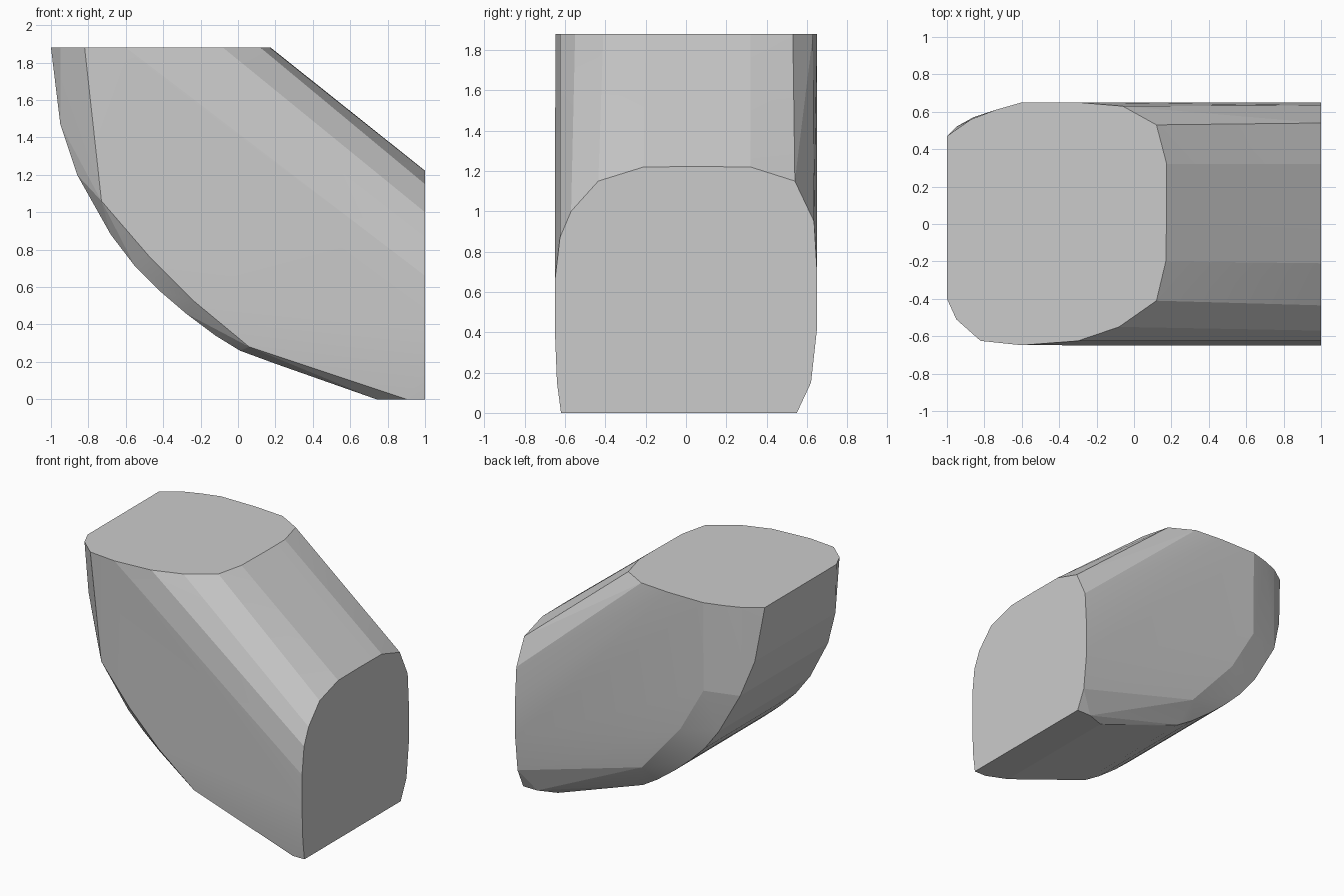
import bpy, bmesh

if "Cube" in bpy.data.objects:
    bpy.data.objects.remove(bpy.data.objects["Cube"])

H = 1.88

# Flat top outline (x, y)
top = [(-1, .47), (-.87, .56), (-.74, .61), (-.6, .65), (-.3, .65), (-.06, .63),
       (.12, .53), (.175, .32), (.175, .1), (.17, -.2), (.12, -.41), (-.08, -.55),
       (-.3, -.625), (-.6, -.648), (-.82, -.625), (-.95, -.51), (-1, -.4)]

# Flat right end outline (y, z)
end = [(-.62, 0), (-.64, .15), (-.65, .4), (-.65, .66), (-.625, .87), (-.57, 1.0),
       (-.435, 1.15), (-.21, 1.22), (.05, 1.222), (.32, 1.22), (.54, 1.15),
       (.635, .95), (.65, .7), (.65, .42), (.62, .15), (.55, 0)]

# Curved underside: x, z, front y, back y
keel = [(-.95, 1.47, -.46, .52), (-.86, 1.2, -.5, .57), (-.68, .88, -.54, .57),
        (-.55, .71, -.55, .56), (-.42, .58, -.55, .55), (-.28, .46, -.55, .54),
        (-.12, .34, -.54, .52), (.01, .26, -.54, .51), (.2, .19, -.54, .5),
        (.74, 0, -.55, .5)]

# Chamfer edges where the flanks meet the underside (x, y, z)
flanks = [(-.73, -.62, 1.06), (-.48, -.63, .77), (-.23, -.63, .52), (.06, -.62, .28),
          (.9, -.62, 0), (-.6, .645, 1.2), (-.4, .64, .85), (-.05, .61, .45),
          (.88, .55, 0)]

points = [(x, y, H) for x, y in top] + [(1, y, z) for y, z in end] + flanks
for x, z, front, back in keel:
    points += [(x, front, z), (x, back, z)]

# Wrap the sections in one convex faceted shell
bm = bmesh.new()
for p in points:
    bm.verts.new(p)
hull = bmesh.ops.convex_hull(bm, input=bm.verts[:])
loose = {g for g in hull["geom_interior"] + hull["geom_unused"]
         if isinstance(g, bmesh.types.BMVert)}
bmesh.ops.delete(bm, geom=list(loose), context='VERTS')
bmesh.ops.dissolve_limit(bm, angle_limit=.01, verts=bm.verts[:], edges=bm.edges[:])
bmesh.ops.recalc_face_normals(bm, faces=bm.faces[:])
mesh = bpy.data.meshes.new("faceted_block")
bm.to_mesh(mesh)
bm.free()
block = bpy.data.objects.new("faceted_block", mesh)
bpy.context.collection.objects.link(block)

# Soft facets on the rounded sides, crisp edges at the cuts
bpy.context.view_layer.objects.active = block
block.select_set(True)
bpy.ops.object.shade_smooth_by_angle(angle=.12)
